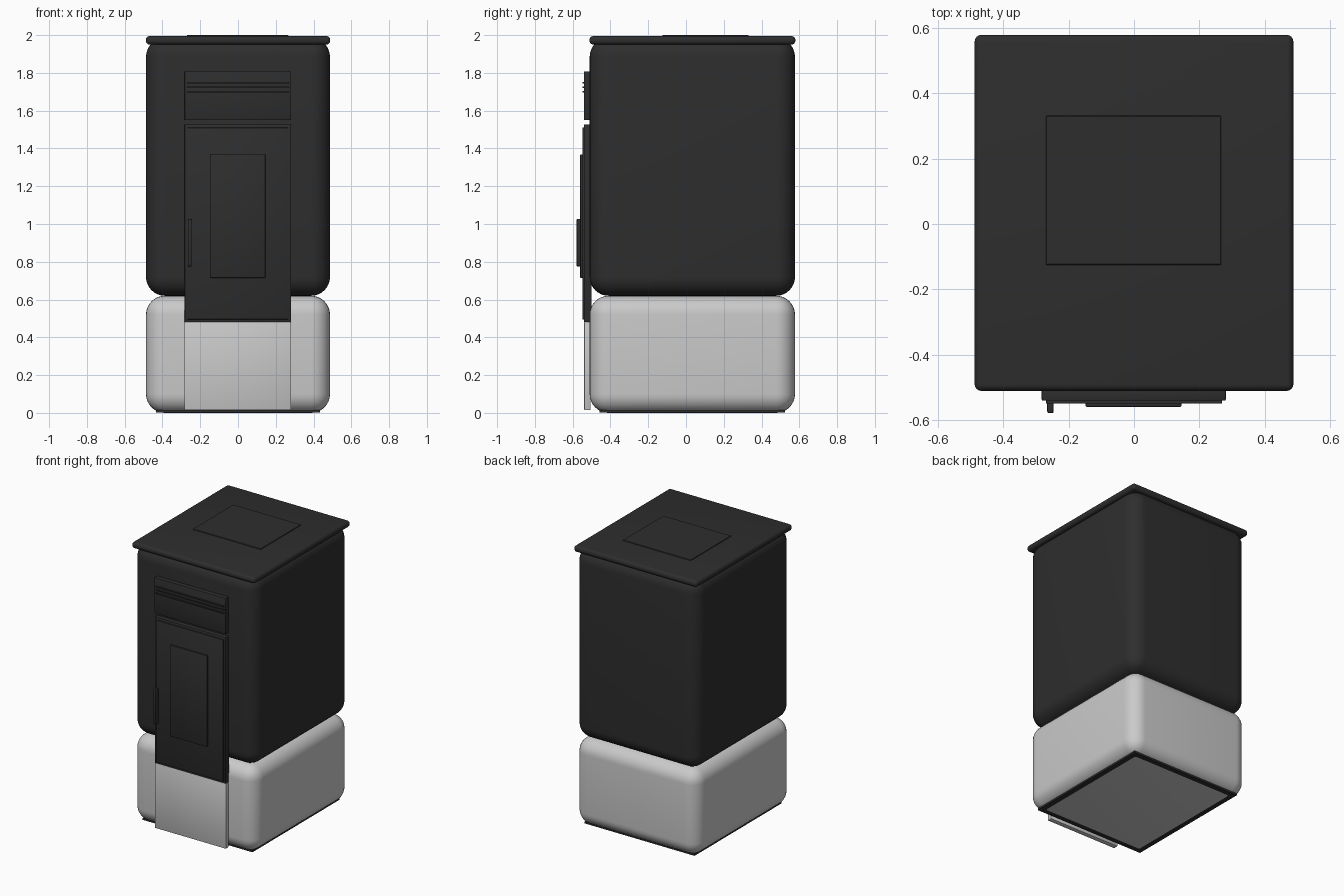
import bpy
import math

if "Cube" in bpy.data.objects:
    bpy.data.objects.remove(bpy.data.objects["Cube"])


def material(name, v):
    m = bpy.data.materials.new(name)
    m.diffuse_color = (v, v, v, 1)
    m.use_nodes = True
    m.node_tree.nodes["Principled BSDF"].inputs["Base Color"].default_value = m.diffuse_color
    return m


DARK = material("charcoal", 0.027)
LIGHT = material("light grey", 0.59)


def box(name, x, y, z, mat, bevel=0.0, segments=3):
    """Box from (min, max) ranges, with optional rounded edges."""
    bpy.ops.mesh.primitive_cube_add(size=1, location=[(a + b) / 2 for a, b in (x, y, z)])
    ob = bpy.context.object
    ob.name = name
    ob.scale = [b - a for a, b in (x, y, z)]
    bpy.ops.object.transform_apply(location=False, rotation=False, scale=True)
    ob.data.materials.append(mat)
    if bevel:
        mod = ob.modifiers.new("rounding", 'BEVEL')
        mod.width = bevel
        mod.segments = segments
        bpy.ops.object.modifier_apply(modifier=mod.name)
        bpy.ops.object.shade_smooth_by_angle(angle=math.radians(35))
    return ob


# Main housing: light base, dark body, thin lid and inset top panel
SIDE, DEPTH = (-0.487, 0.487), (-0.51, 0.577)
box("base", SIDE, DEPTH, (0.0, 0.62), LIGHT, 0.1, 8)
box("foot_plate", (-0.435, 0.435), (-0.458, 0.525), (0.001, 0.014), DARK)
box("body", SIDE, DEPTH, (0.62, 1.985), DARK, 0.1, 8)
box("lid", (-0.488, 0.488), (-0.511, 0.579), (1.95, 1.995), DARK, 0.02, 4)
box("top_panel", (-0.27, 0.267), (-0.125, 0.332), (1.99, 2.0), DARK, 0.002, 1)

# Front column: vent panel with slats, door, lower cover
COLUMN = (-0.283, 0.281)
box("vent_panel", COLUMN, (-0.541, -0.5), (1.55, 1.808), DARK, 0.004, 2)
for i in range(3):
    z = 1.70 + 0.024 * i
    box(f"vent_slat_{i + 1}", (-0.27, 0.27), (-0.549, -0.535), (z - 0.004, z + 0.004), DARK)
box("door_frame", COLUMN, (-0.54, -0.5), (0.48, 1.527), DARK, 0.004, 2)
box("door_panel", (-0.268, 0.266), (-0.549, -0.53), (0.495, 1.51), DARK, 0.003, 2)
box("door_inset", (-0.148, 0.145), (-0.56, -0.54), (0.715, 1.368), DARK, 0.003, 2)
box("door_handle", (-0.266, -0.246), (-0.579, -0.545), (0.775, 1.027), DARK, 0.005, 2)
box("lower_cover", COLUMN, (-0.539, -0.505), (0.015, 0.481), LIGHT, 0.003, 2)
